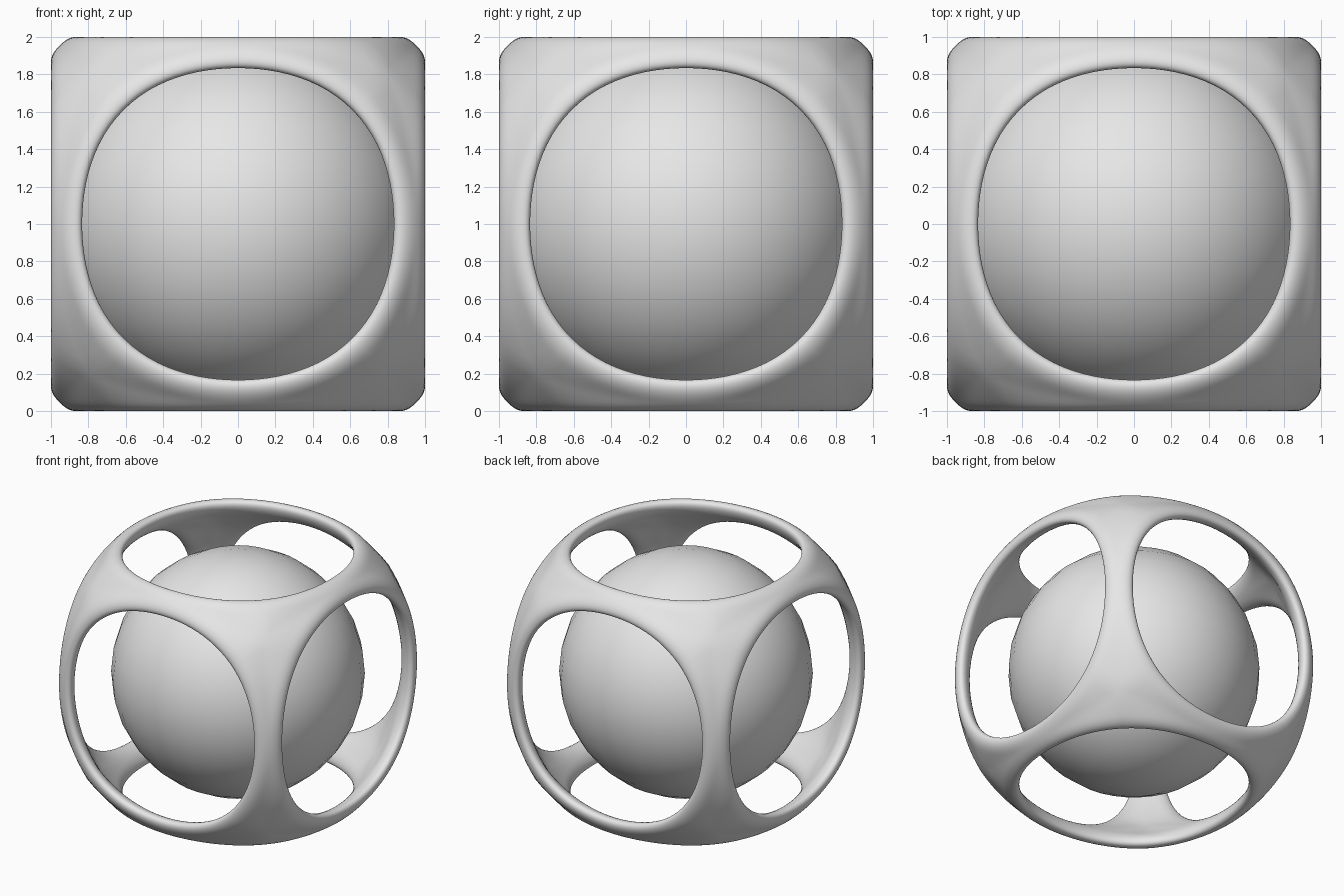
import bpy, bmesh, math
from mathutils import Matrix, Vector

cube = bpy.data.objects.get("Cube")
if cube:
    bpy.data.objects.remove(cube, do_unlink=True)

# One plain grey for everything
grey = bpy.data.materials.new("light_grey")
grey.use_nodes = True
colour = (0.8, 0.8, 0.8, 1)
grey.diffuse_color = colour
grey.node_tree.nodes["Principled BSDF"].inputs["Base Color"].default_value = colour

AROUND = 96        # steps around each opening
STEPS = 12         # steps from the rim to the middle of a bar
HALF_THICK = 0.055
ROUNDING = 0.104   # distance over which the rim rounds over


def rim_section(angle):
    """Rounded section from a bar's outer middle, over the rim, to its inner middle."""
    c, s = math.cos(angle), math.sin(angle)
    big, small = max(abs(c), abs(s)), min(abs(c), abs(s))
    rho = 0.841 + 0.03 * math.sin(2 * angle) ** 2
    rim = Vector((rho * c, rho * s, 0.988))
    mid_radius = 1.294 + 0.031 * (small / big) ** 2
    middle = Vector((c / big, s / big, 1)).normalized() * mid_radius
    length = (middle - rim).length
    outer, inner = [], []
    for i in range(STEPS + 1):
        f = 1 - math.cos(math.pi / 2 * i / STEPS)
        ease = f * f * (3 - 2 * f)
        radius = rim.length + (mid_radius - rim.length) * ease
        reach = 1 if i == STEPS else min(1, f * length / ROUNDING)
        half = HALF_THICK * math.sqrt(1 - (1 - reach) ** 2)
        direction = rim.lerp(middle, f).normalized()
        outer.append(direction * (radius + half))
        inner.append(direction * (radius - half))
    return outer[::-1] + inner[1:]


# Cage: the same ring around an opening, turned to all six sides
bm = bmesh.new()
sections = [rim_section(2 * math.pi * k / AROUND) for k in range(AROUND)]
turns = [Matrix.Rotation(math.pi / 2 * k, 3, 'X') for k in range(4)]
turns += [Matrix.Rotation(math.pi / 2 * k, 3, 'Y') for k in (-1, 1)]
for turn in turns:
    rings = [[bm.verts.new(turn @ p) for p in section] for section in sections]
    for k in range(AROUND):
        a, b = rings[k], rings[(k + 1) % AROUND]
        for i in range(len(a) - 1):
            bm.faces.new((a[i], a[i + 1], b[i + 1], b[i]))
bmesh.ops.remove_doubles(bm, verts=bm.verts[:], dist=0.0002)
bmesh.ops.recalc_face_normals(bm, faces=bm.faces[:])
extent = max(v.co.x for v in bm.verts)
bmesh.ops.scale(bm, vec=Vector((1, 1, 1)) / extent, verts=bm.verts[:])
bmesh.ops.translate(bm, vec=(0, 0, 1), verts=bm.verts[:])
for face in bm.faces:
    face.smooth = True
mesh = bpy.data.meshes.new("cage")
bm.to_mesh(mesh)
bm.free()
mesh.materials.append(grey)
cage = bpy.data.objects.new("cage", mesh)
bpy.context.collection.objects.link(cage)

# Ball held inside the cage
bpy.ops.mesh.primitive_uv_sphere_add(segments=32, ring_count=16, radius=0.945, location=(0, 0, 1))
ball = bpy.context.object
ball.name = "inner_ball"
bpy.ops.object.shade_smooth()
ball.data.materials.append(grey)
